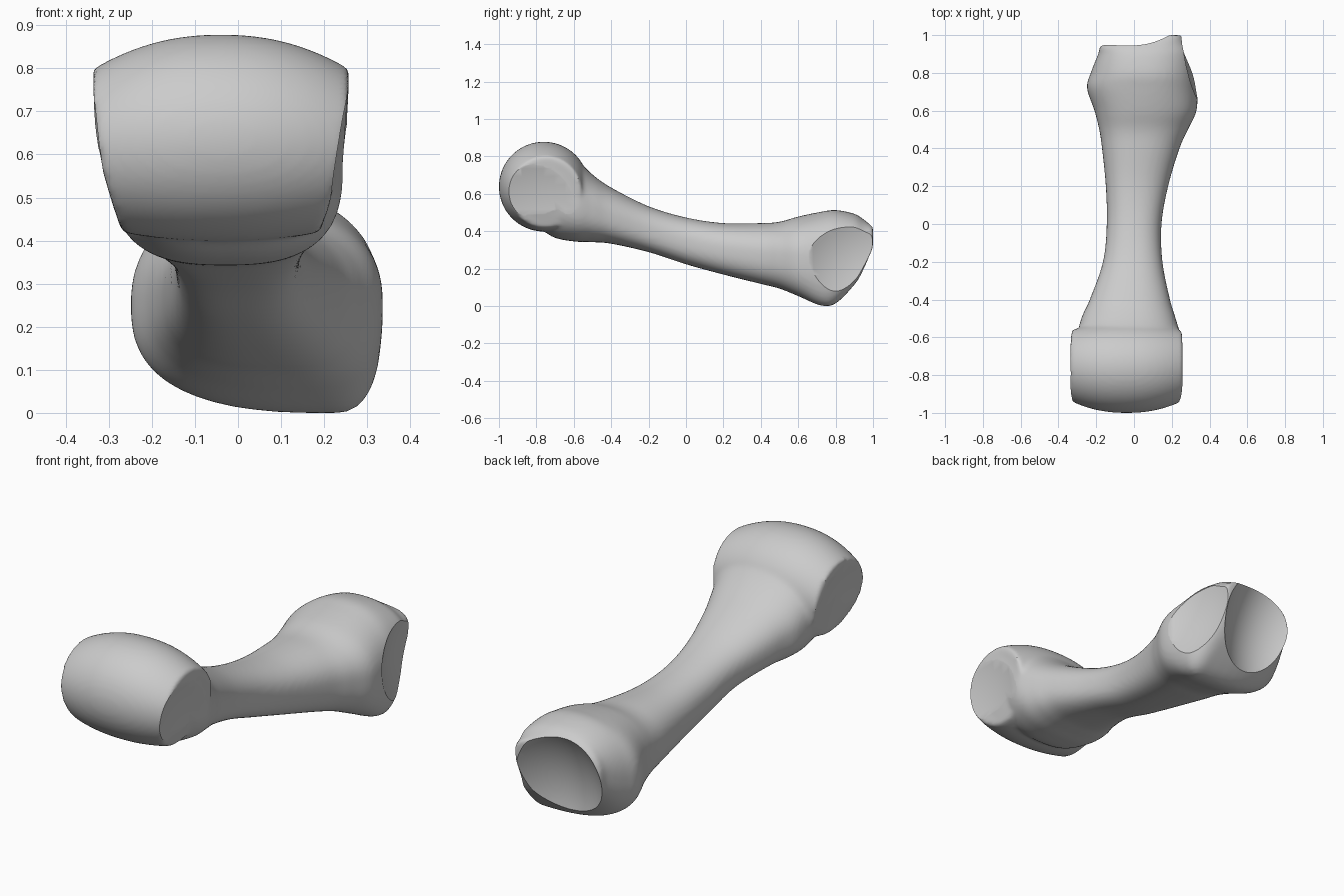
import bpy, bmesh, math
from mathutils import Vector

cube = bpy.data.objects.get("Cube")
if cube:
    bpy.data.objects.remove(cube, do_unlink=True)


def loft(name, rings):
    """Skin a list of equally sized rings and cap both ends."""
    bm = bmesh.new()
    loops = [[bm.verts.new(p) for p in ring] for ring in rings]
    n = len(loops[0])
    for a, b in zip(loops, loops[1:]):
        for i in range(n):
            j = (i + 1) % n
            bm.faces.new((a[i], a[j], b[j], b[i]))
    bm.faces.new(loops[0])
    bm.faces.new(loops[-1])
    bmesh.ops.recalc_face_normals(bm, faces=bm.faces)
    mesh = bpy.data.meshes.new(name)
    bm.to_mesh(mesh)
    bm.free()
    obj = bpy.data.objects.new(name, mesh)
    bpy.context.collection.objects.link(obj)
    return obj


def catmull(p, q, r, s, t):
    return q + t / 2 * (r - p + t * (2 * p - 5 * q + 4 * r - s + t * (3 * (q - r) + s - p)))


def smooth_path(keys, steps):
    """Smooth interpolation through rows of numbers."""
    rows = []
    last = len(keys) - 1
    for i in range(last):
        around = [keys[min(max(i + k, 0), last)] for k in (-1, 0, 1, 2)]
        for step in range(steps):
            rows.append([catmull(*column, step / steps) for column in zip(*around)])
    rows.append(keys[-1])
    return rows


def section(y, left, right, top, bottom, top_x, bottom_x, count=56):
    """Closed outline of four rounded quadrants, squarer underneath."""
    mid = (top + bottom) / 2
    ring = []
    for i in range(count):
        a = math.tau * (i + 0.5) / count
        c, s = math.cos(a), math.sin(a)
        crest, power = (top_x, .9) if s > 0 else (bottom_x, .75)
        reach = right - crest if c > 0 else crest - left
        x = crest + reach * math.copysign(abs(c) ** power, c)
        z = mid + (top - mid) * math.copysign(abs(s) ** power, s)
        ring.append((x, y, z))
    return ring


def bake(obj):
    """Replace the mesh by its modified result."""
    bpy.context.view_layer.update()
    graph = bpy.context.evaluated_depsgraph_get()
    mesh = bpy.data.meshes.new_from_object(obj.evaluated_get(graph))
    obj.modifiers.clear()
    obj.data = mesh


def boolean(obj, tool, operation):
    mod = obj.modifiers.new(operation.lower(), 'BOOLEAN')
    mod.operation = operation
    mod.solver = 'EXACT'
    mod.object = tool
    bake(obj)
    bpy.data.objects.remove(tool, do_unlink=True)


def scoop(obj, centre, radii):
    """Carve a concave facet with an ellipsoid."""
    bpy.ops.mesh.primitive_uv_sphere_add(segments=96, ring_count=64, radius=1, location=centre)
    tool = bpy.context.object
    tool.scale = radii
    tool.hide_render = True
    boolean(obj, tool, 'DIFFERENCE')


# Shaft with flared neck and base: y, left, right, top, bottom, crest x, keel x
profile = [
    (-.82, -.20, .13, .74, .46, -.03, -.03),
    (-.72, -.27, .21, .83, .37, -.03, -.03),
    (-.6, -.297, .243, .79, .342, -.03, -.03),
    (-.5, -.28, .22, .7, .338, -.03, -.03),
    (-.4, -.235, .19, .63, .33, -.02, -.02),
    (-.2, -.165, .15, .53, .285, 0, 0),
    (0, -.145, .145, .47, .22, 0, 0),
    (.2, -.15, .18, .44, .165, 0, .03),
    (.4, -.17, .24, .44, .115, .02, .07),
    (.5, -.185, .285, .447, .09, .03, .11),
    (.6, -.21, .33, .475, .05, .04, .16),
    (.72, -.25, .335, .5, 0, .05, .21),
    (.8, -.23, .33, .51, .01, .05, .22),
    (.9, -.19, .31, .49, .11, .05, .2),
    (.95, -.165, .28, .46, .19, .07, .19),
    (1, 0, .25, .42, .29, .18, .2),
]
bone = loft("long_bone", [section(*row) for row in smooth_path(profile, 6)])

# Barrel-shaped head, narrower underneath
rings = []
for k in range(33):
    t = k / 16 - 1
    bulge = abs(t) ** 2.2
    radius = .24 - .05 * bulge
    ring = []
    for i in range(64):
        a = math.tau * i / 64
        z = .635 - .03 * bulge + radius * math.sin(a)
        taper = 1 - .25 * (max(0, .7 - z) / .3) ** 1.7
        ring.append((-.04 + .297 * t * taper, -.76 + .01 * bulge + radius * math.cos(a), z))
    rings.append(ring)
boolean(bone, loft("head", rings), 'UNION')

# Blend the parts into one organic skin
remesh = bone.modifiers.new("skin", 'REMESH')
remesh.mode = 'VOXEL'
remesh.voxel_size = .012
relax = bone.modifiers.new("relax", 'SMOOTH')
relax.iterations = 6
relax.factor = .5
bake(bone)

# Concave joint facets: base end, base side, both sides of the head
scoop(bone, (0, 1.44, .12), (.4, .6, .6))
scoop(bone, (.842, .98, .28), (.6, .6, .6))
scoop(bone, (-1.2, -.77, .51), (.9, .9, .9))
scoop(bone, (1.11, -.82, .47), (.9, .9, .9))

# Settle on the ground and centre
low, high = (Vector([f(v.co[i] for v in bone.data.vertices) for i in range(3)]) for f in (min, max))
base = (low + high) / 2
base.z = low.z
for v in bone.data.vertices:
    v.co -= base

# Plain grey surface
grey = bpy.data.materials.new("bone_grey")
grey.use_nodes = True
grey.diffuse_color = (.6, .6, .6, 1)
grey.node_tree.nodes["Principled BSDF"].inputs["Base Color"].default_value = (.6, .6, .6, 1)
bone.data.materials.clear()
bone.data.materials.append(grey)

bpy.ops.object.select_all(action='DESELECT')
bone.select_set(True)
bpy.context.view_layer.objects.active = bone
bpy.ops.object.shade_smooth_by_angle(angle=math.radians(35))
